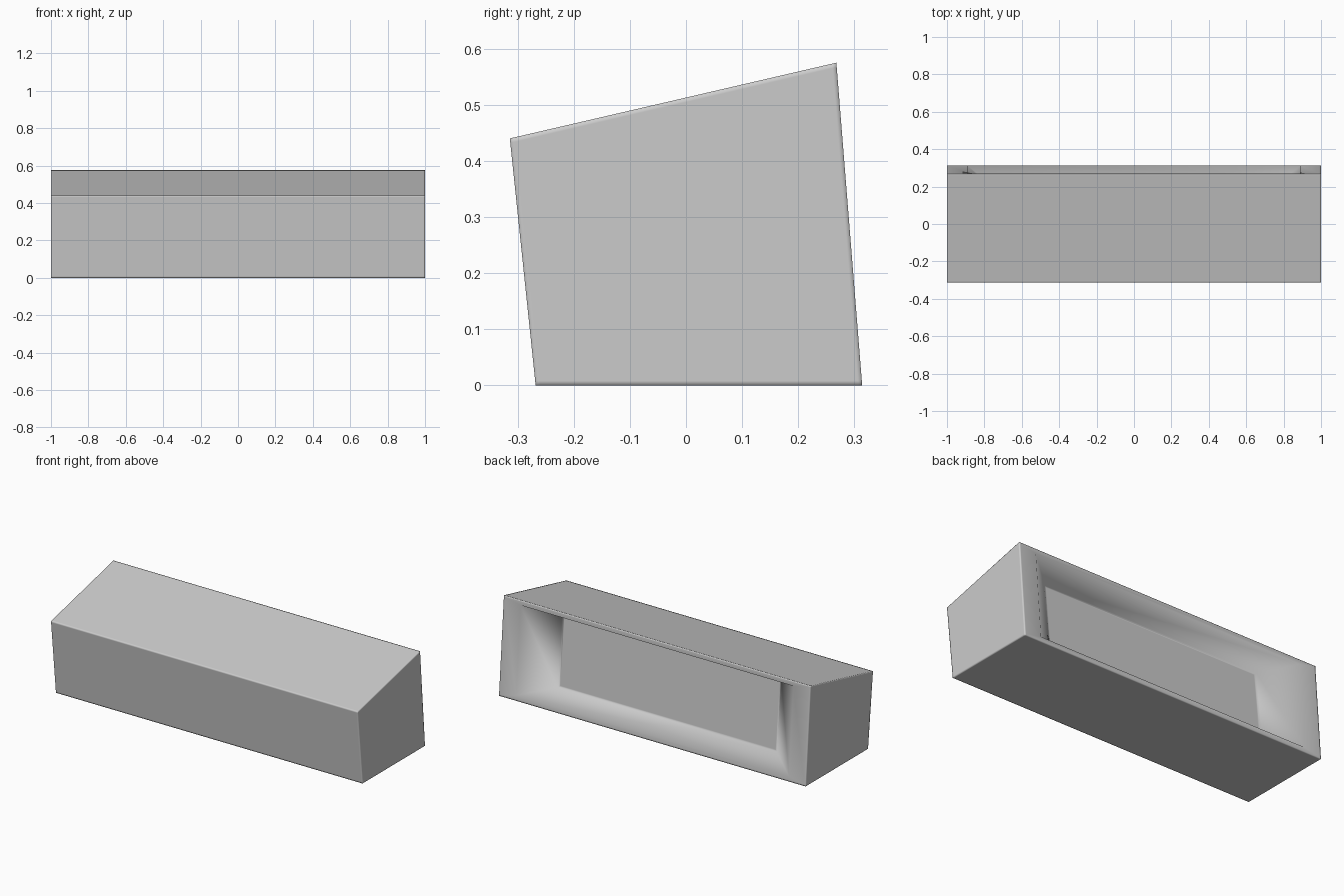
import bpy, bmesh

if "Cube" in bpy.data.objects:
    bpy.data.objects.remove(bpy.data.objects["Cube"])

# Outer side profile (y, z): front bottom, back bottom, back top, front top
PROFILE = [(-0.268, 0.0), (0.314, 0.0), (0.268, 0.575), (-0.314, 0.44)]
# Recess sections: half width, (y, z) at the bottom, (y, z) at the top
RIM = (0.89, (0.3116, 0.03), (0.2703, 0.546))
FLOOR = (0.71, (0.169, 0.075), (0.128, 0.482))

bm = bmesh.new()


def rectangle(half, low, high):
    return [bm.verts.new((x, y, z)) for x, (y, z) in
            ((half, low), (-half, low), (-half, high), (half, high))]


def bridge(a, b):
    for i in range(4):
        j = (i + 1) % 4
        bm.faces.new((a[i], a[j], b[j], b[i]))


# Body: front and back outlines joined, back opened into a tapered recess
front = rectangle(1.0, PROFILE[0], PROFILE[3])
back = rectangle(1.0, PROFILE[1], PROFILE[2])
rim = rectangle(*RIM)
floor = rectangle(*FLOOR)
bm.faces.new(front)
for a, b in ((front, back), (back, rim), (rim, floor)):
    bridge(a, b)
bm.faces.new(floor)
bmesh.ops.recalc_face_normals(bm, faces=bm.faces)

# Tight support loops along the outer edges and the recess floor
outer = set(front + back)
inner = set(floor)
edges = [e for e in bm.edges if set(e.verts) <= outer or set(e.verts) <= inner]
bmesh.ops.bevel(bm, geom=edges, offset=0.008, offset_type='OFFSET', segments=2,
                profile=1.0, affect='EDGES', clamp_overlap=True)
for f in bm.faces:
    f.smooth = True

mesh = bpy.data.meshes.new("recessed_housing")
bm.to_mesh(mesh)
bm.free()
body = bpy.data.objects.new("recessed_housing", mesh)
bpy.context.collection.objects.link(body)
